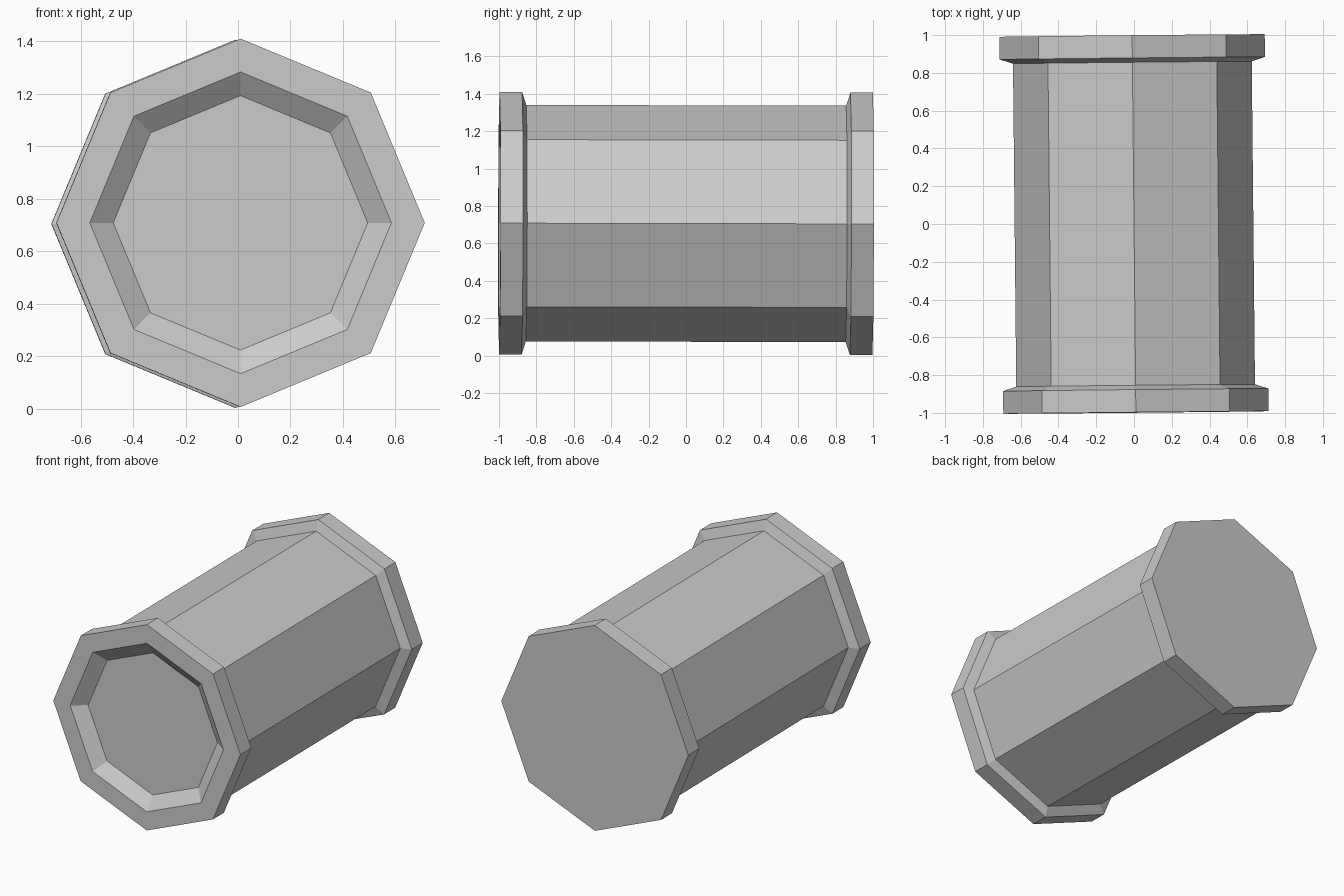
import bpy, bmesh, math
from mathutils import Matrix

if "Cube" in bpy.data.objects:
    bpy.data.objects.remove(bpy.data.objects["Cube"])

SIDES = 8
# Lengthwise profile, front recess to back cap: (y, radius)
profile = [
    (-0.933, 0.485), (-0.998, 0.575),   # recessed front panel and its bevel
    (-0.998, 0.702), (-0.878, 0.702),   # front collar
    (-0.855, 0.632), (0.855, 0.632),    # barrel body
    (0.878, 0.702), (0.998, 0.702),     # back collar
]

bm = bmesh.new()
rings = []
for y, r in profile:
    rings.append([bm.verts.new((r * math.sin(math.tau * i / SIDES), y,
                                r * math.cos(math.tau * i / SIDES)))
                  for i in range(SIDES)])
for a, b in zip(rings, rings[1:]):
    for i in range(SIDES):
        j = (i + 1) % SIDES
        bm.faces.new((a[i], a[j], b[j], b[i]))

# Front panel and back cap
bm.faces.new(rings[0])
bm.faces.new(rings[-1])
bmesh.ops.recalc_face_normals(bm, faces=bm.faces)

# The barrel lies very slightly askew
tilt = Matrix.Rotation(0.01, 4, 'Z') @ Matrix.Rotation(-0.002, 4, 'X')
bmesh.ops.transform(bm, matrix=Matrix.Translation((0, 0, 0.706)) @ tilt, verts=bm.verts)

mesh = bpy.data.meshes.new("octagonal_barrel")
bm.to_mesh(mesh)
bm.free()
bpy.context.collection.objects.link(bpy.data.objects.new("octagonal_barrel", mesh))
